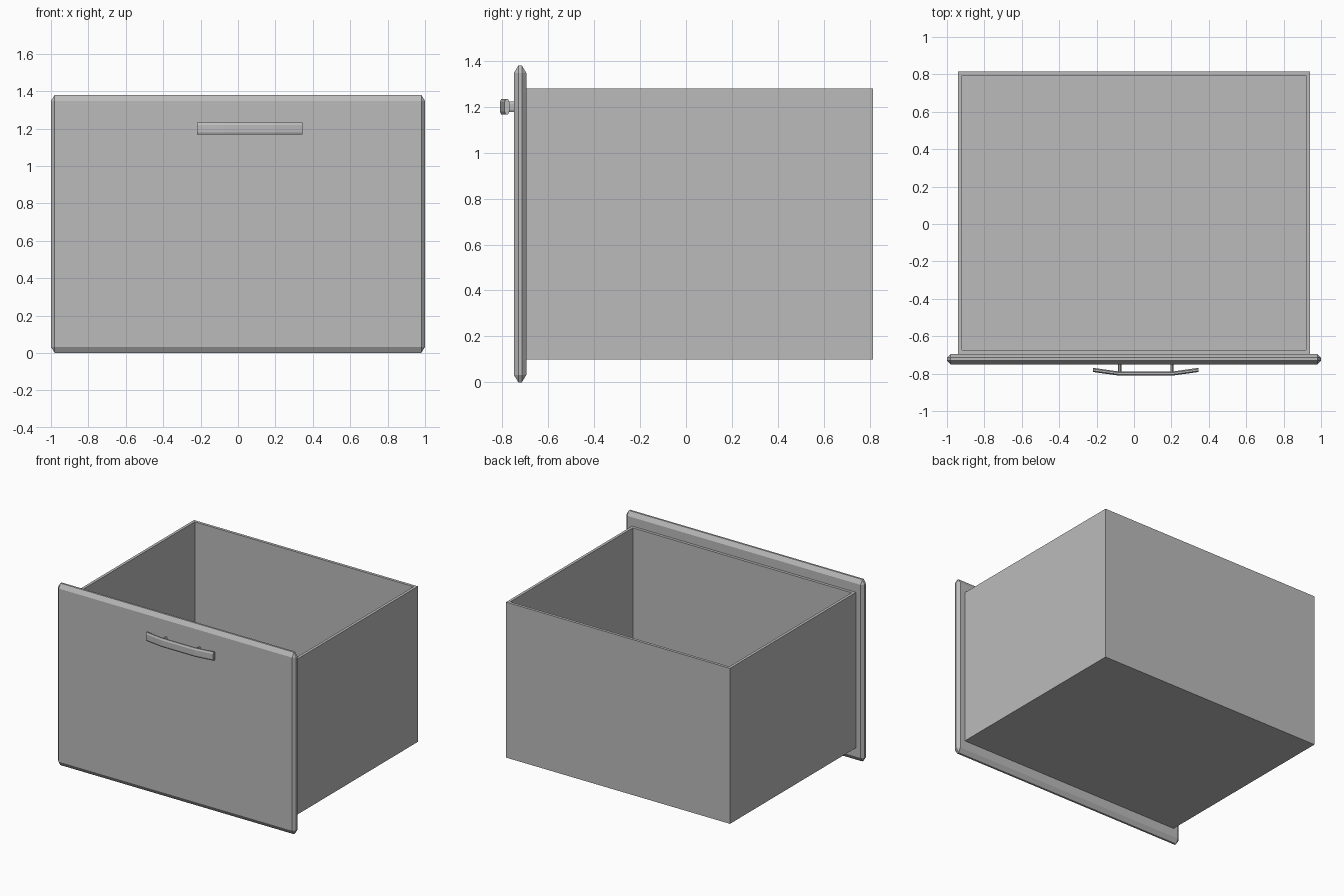
import bpy, bmesh
from itertools import product
from mathutils import Vector

cube = bpy.data.objects.get("Cube")
if cube:
    bpy.data.objects.remove(cube, do_unlink=True)

grey = bpy.data.materials.new("plain grey")
grey.use_nodes = True
colour = (0.5, 0.5, 0.5, 1)
grey.diffuse_color = colour
grey.node_tree.nodes["Principled BSDF"].inputs["Base Color"].default_value = colour


def finish(bm, name):
    bmesh.ops.recalc_face_normals(bm, faces=bm.faces)
    mesh = bpy.data.meshes.new(name)
    bm.to_mesh(mesh)
    bm.free()
    mesh.materials.append(grey)
    obj = bpy.data.objects.new(name, mesh)
    bpy.context.collection.objects.link(obj)
    return obj


def chamfered_box(name, low, high, cut):
    """Box whose edges are cut by a different amount along each axis."""
    low, high, cut = Vector(low), Vector(high), Vector(cut)
    centre, half = (low + high) / 2, (high - low) / 2
    bm = bmesh.new()
    for signs in product((-1, 1), repeat=3):
        for full in range(3):
            bm.verts.new([centre[i] + signs[i] * (half[i] - (0 if i == full else cut[i]))
                          for i in range(3)])
    bmesh.ops.convex_hull(bm, input=bm.verts)
    bmesh.ops.dissolve_limit(bm, angle_limit=0.01, verts=bm.verts, edges=bm.edges)
    return finish(bm, name)


# Open drawer box: inset the top and sink it to the floor
bm = bmesh.new()
bmesh.ops.create_cube(bm, size=1)
for v in bm.verts:
    v.co = Vector((v.co.x * 1.88, v.co.y * 1.51 + 0.06, v.co.z * 1.18 + 0.69))
bm.normal_update()
top = max(bm.faces, key=lambda f: f.calc_center_median().z)
bmesh.ops.inset_region(bm, faces=[top], thickness=0.03)
floor = bmesh.ops.extrude_discrete_faces(bm, faces=[top])["faces"][0]
bmesh.ops.translate(bm, verts=floor.verts, vec=(0, 0, -1.15))
finish(bm, "drawer_box")

# Front panel with chamfered edges
chamfered_box("front_panel", (-1, -0.75, 0), (1, -0.695, 1.38), (0.02, 0.02, 0.033))

# Bowed handle: flat chamfered section swept along a bent path
HANDLE_X, HANDLE_Z = 0.063, 1.2
section = [(-0.011, -0.02), (-0.005, -0.033), (0.005, -0.033), (0.011, -0.02)]
section += [(-y, -z) for y, z in section]
path = [(-0.283, -0.78), (-0.14, -0.8), (0.14, -0.8), (0.283, -0.78)]
bm = bmesh.new()
rings = [[bm.verts.new((HANDLE_X + x, y + dy, HANDLE_Z + dz)) for dy, dz in section]
         for x, y in path]
for a, b in zip(rings, rings[1:]):
    for i in range(len(section)):
        j = (i + 1) % len(section)
        bm.faces.new((a[i], a[j], b[j], b[i]))
bm.faces.new(rings[0])
bm.faces.new(rings[-1])
finish(bm, "handle_bar")

# Posts joining the handle to the panel
for side, offset in (("right", -0.14), ("left", 0.14)):
    x = HANDLE_X + offset
    chamfered_box(side + "_handle_post", (x - 0.009, -0.796, HANDLE_Z - 0.023),
                  (x + 0.009, -0.74, HANDLE_Z + 0.023), (0.005, 0.0005, 0.012))
